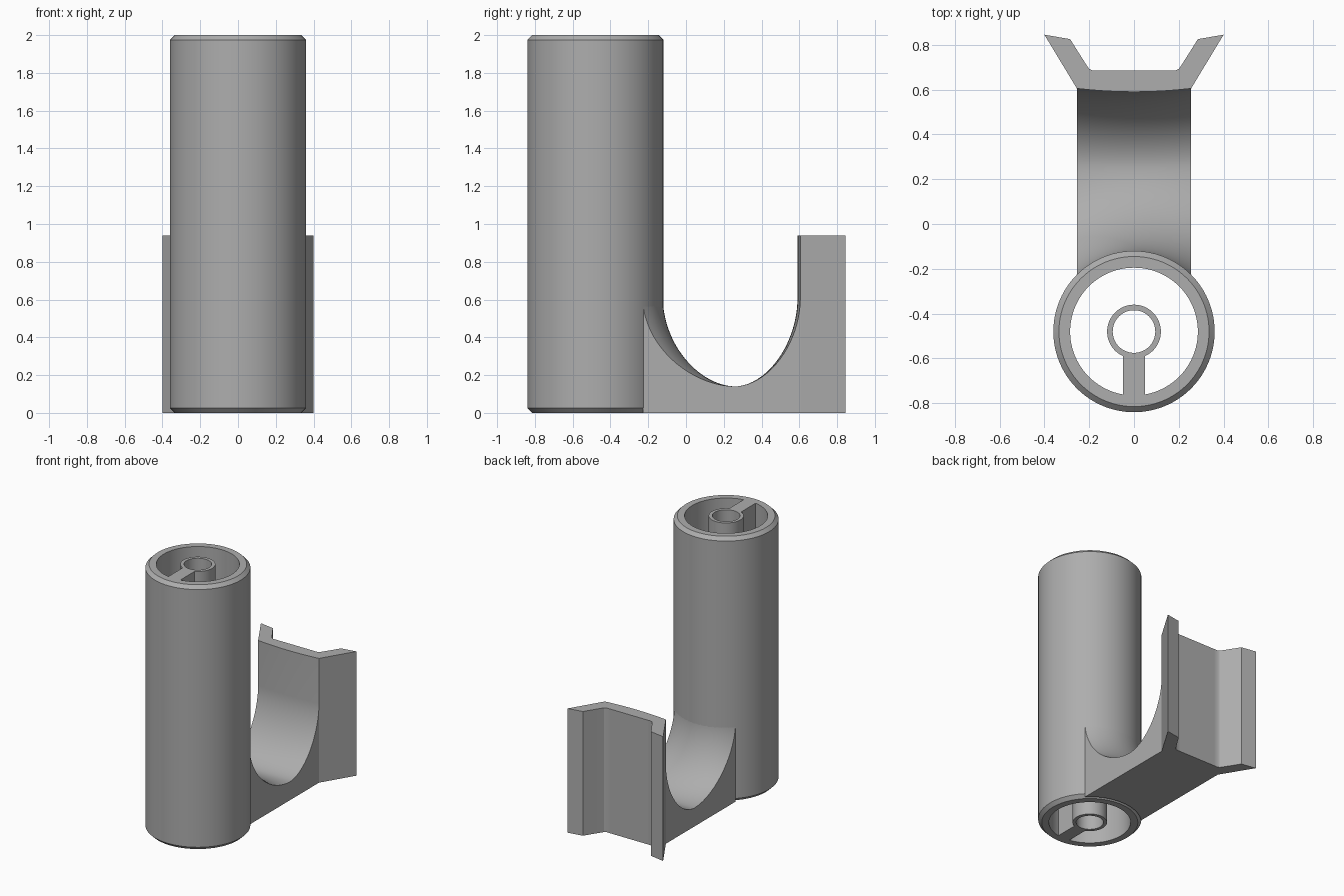
import bpy, bmesh, math

cube = bpy.data.objects.get("Cube")
if cube:
    bpy.data.objects.remove(cube)

grey = bpy.data.materials.new("plain grey")
grey.use_nodes = True
COLOUR = (0.42, 0.42, 0.42, 1)
grey.diffuse_color = COLOUR
grey.node_tree.nodes["Principled BSDF"].inputs["Base Color"].default_value = COLOUR

AXIS_Y, OUTER, BORE, HEIGHT = -0.48, 0.36, 0.285, 2.0
HALF, WALL_TOP, ARC_TOP, ARC_LOW, LOW_Y = 0.255, 0.94, 0.6, 0.14, 0.26


def finish(name, bm):
    """Turn a bmesh into a grey object, smooth with sharp edges kept."""
    bmesh.ops.recalc_face_normals(bm, faces=bm.faces)
    mesh = bpy.data.meshes.new(name)
    bm.to_mesh(mesh)
    bm.free()
    obj = bpy.data.objects.new(name, mesh)
    bpy.context.collection.objects.link(obj)
    mesh.materials.append(grey)
    bpy.ops.object.select_all(action='DESELECT')
    obj.select_set(True)
    bpy.context.view_layer.objects.active = obj
    bpy.ops.object.shade_smooth_by_angle(angle=math.radians(30))
    return obj


def bridge(bm, loops, closed):
    """Join matching rings of vertices with quads, capping open ends."""
    n = len(loops[0])
    for k in range(len(loops) if closed else len(loops) - 1):
        a, b = loops[k], loops[(k + 1) % len(loops)]
        for j in range(n):
            bm.faces.new((a[j], a[(j + 1) % n], b[(j + 1) % n], b[j]))
    if not closed:
        bm.faces.new(loops[0])
        bm.faces.new(loops[-1])


def lathe(name, profile, sides):
    bm = bmesh.new()
    loops = []
    for i in range(sides):
        a = 2 * math.pi * i / sides
        loops.append([bm.verts.new((r * math.cos(a), AXIS_Y + r * math.sin(a), z))
                      for r, z in profile])
    bridge(bm, loops, True)
    return finish(name, bm)


def prism(name, outline, height):
    bm = bmesh.new()
    loops = [[bm.verts.new((x, y, z)) for x, y in outline] for z in (0, height)]
    bridge(bm, loops, False)
    return finish(name, bm)


# Main tube with chamfered rims, and the small tube held inside by a rib
C = 0.025
lathe("main_tube", [(BORE, 0), (OUTER - C, 0), (OUTER, C), (OUTER, HEIGHT - C),
                    (OUTER - C, HEIGHT), (BORE, HEIGHT)], 96)
lathe("inner_tube", [(0.095, 0), (0.12, 0), (0.12, HEIGHT), (0.095, HEIGHT)], 64)
prism("inner_rib", [(-0.05, -0.77), (0.05, -0.77), (0.05, -0.582), (-0.05, -0.582)], HEIGHT)


# Saddle with upright wall: a scooped profile swept across the width
def back_y(x):
    for limit, y in ((0.186, 0.685), (0.201, 0.692), (0.216, 0.714)):
        if x < limit:
            return y
    return 0.714 + (x - 0.215) * 1.575


def scoop_profile(x):
    start = AXIS_Y + math.sqrt((OUTER - 0.002) ** 2 - x * x)
    end = 0.59 + 0.015 * (x / HALF) ** 2
    pts = [(start, 0)]
    steps, power = 40, 2 / 1.85
    for k in range(steps + 1):
        t = math.pi * k / steps
        c, s = math.cos(t), math.sin(t)
        reach = LOW_Y - start if c > 0 else end - LOW_Y
        y = LOW_Y - math.copysign(abs(c) ** power, c) * reach
        z = ARC_TOP - (ARC_TOP - ARC_LOW) * max(s, 0) ** power
        pts.append((y, z))
    back = back_y(abs(x))
    return pts + [(end, WALL_TOP), (back, WALL_TOP), (back, 0)]


half_xs = [0.04, 0.08, 0.12, 0.155, 0.185, 0.2, 0.215, 0.235, HALF]
xs = [-x for x in reversed(half_xs)] + [0] + half_xs
bm = bmesh.new()
bridge(bm, [[bm.verts.new((x, y, z)) for y, z in scoop_profile(x)] for x in xs], False)
finish("saddle_and_wall", bm)

# Flared wings on both sides of the wall
for side, label in ((1, "left"), (-1, "right")):
    outline = [(HALF, 0.605), (0.4, 0.845), (0.285, 0.825), (HALF, 0.777)]
    prism(label + "_wing", [(side * x, y) for x, y in outline], WALL_TOP)
